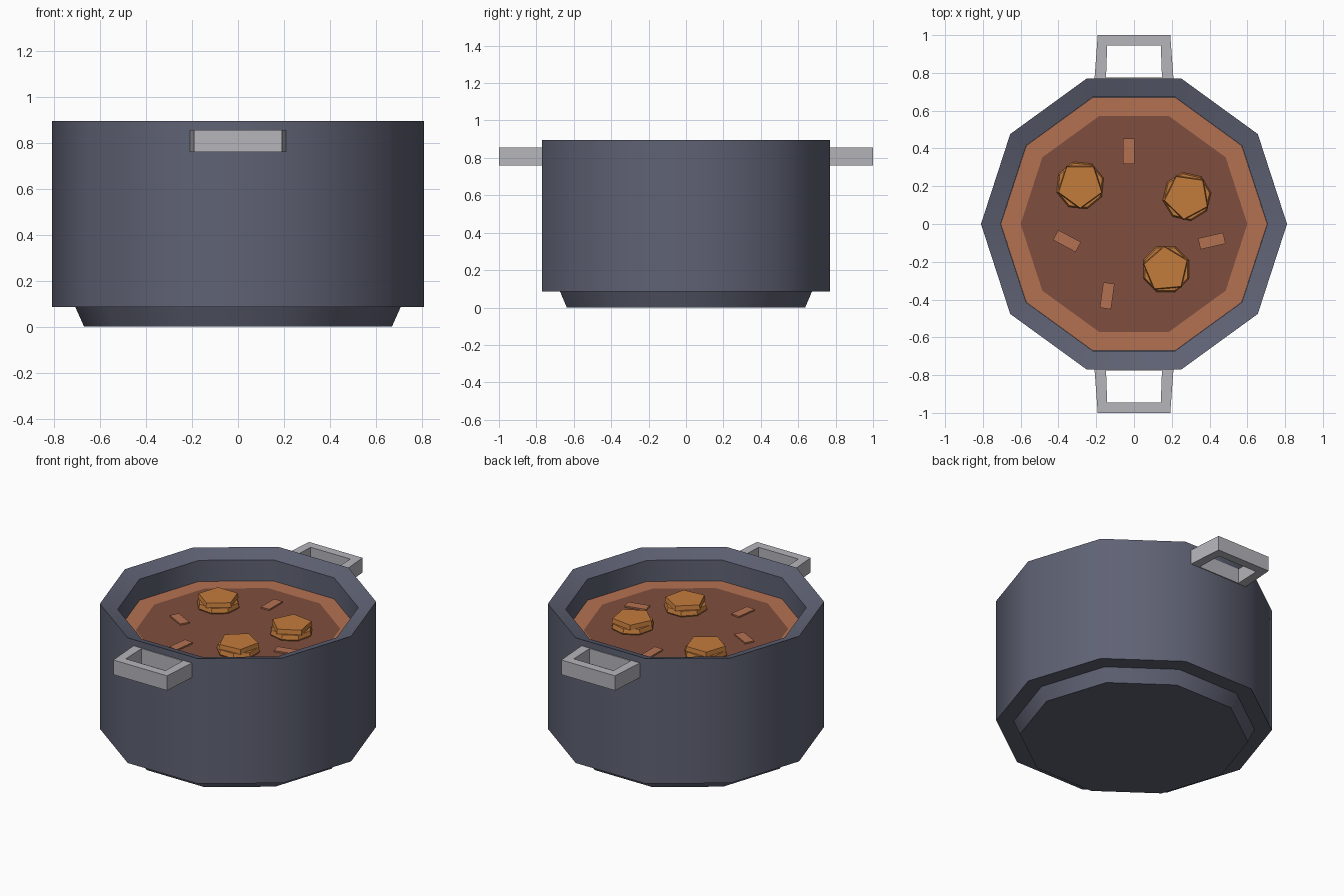
import bpy, bmesh, math
from mathutils import Matrix, Vector

if "Cube" in bpy.data.objects:
    bpy.data.objects.remove(bpy.data.objects["Cube"])


def material(name, rgb):
    """Flat colour given as 0-255 screen values, stored as linear."""
    def lin(c):
        c /= 255
        return c / 12.92 if c <= 0.04045 else ((c + 0.055) / 1.055) ** 2.4
    m = bpy.data.materials.new(name)
    m.diffuse_color = (*[lin(c) for c in rgb], 1)
    m.use_nodes = True
    m.node_tree.nodes["Principled BSDF"].inputs["Base Color"].default_value = m.diffuse_color
    return m


IRON = material("dark iron", (95, 98, 116))
STEEL = material("handle grey", (181, 181, 187))
BROTH = material("light broth", (180, 113, 82))
STEW = material("dark stew", (128, 78, 62))
CHUNK = material("golden chunk", (196, 124, 60))


def finish(name, bm, mats, angle=None):
    bmesh.ops.recalc_face_normals(bm, faces=bm.faces)
    me = bpy.data.meshes.new(name)
    bm.to_mesh(me)
    bm.free()
    ob = bpy.data.objects.new(name, me)
    bpy.context.collection.objects.link(ob)
    for m in mats:
        me.materials.append(m)
    if angle:
        bpy.ops.object.select_all(action='DESELECT')
        ob.select_set(True)
        bpy.context.view_layer.objects.active = ob
        bpy.ops.object.shade_smooth_by_angle(angle=math.radians(angle))
    return ob


def lathe(bm, profile, sides, turn=0.0, centre=(0, 0)):
    """Spin (radius, z) points round the vertical axis and cap both ends."""
    rings = []
    for r, z in profile:
        rings.append([bm.verts.new((
            centre[0] + r * math.cos(turn + math.tau * i / sides),
            centre[1] + r * math.sin(turn + math.tau * i / sides), z))
            for i in range(sides)])
    for a, b in zip(rings, rings[1:]):
        for i in range(sides):
            j = (i + 1) % sides
            bm.faces.new((a[i], a[j], b[j], b[i]))
    bm.faces.new(rings[0])
    bm.faces.new(rings[-1])


# Pot: tapered foot, straight wall, rim sloping inwards, inner wall
bm = bmesh.new()
lathe(bm, [(0.67, 0), (0.708, 0.085), (0.81, 0.085), (0.81, 0.895),
           (0.706, 0.858), (0.706, 0.70)], 10)
finish("pot", bm, [IRON], 38)

# Stew surface: light outer band round a dark middle
bm = bmesh.new()
lathe(bm, [(0.705, 0.722), (0.60, 0.722)], 10)
bmesh.ops.delete(bm, geom=[f for f in bm.faces if len(f.verts) == 10][:1],
                 context='FACES_ONLY')
for f in bm.faces:
    f.material_index = 1 if len(f.verts) == 10 else 0
    if f.normal.z < 0:
        f.normal_flip()
stew = finish("stew_surface", bm, [BROTH, STEW])
if stew.data.polygons[0].normal.z < 0:
    stew.data.flip_normals()

# Golden chunks: wide body with a five-sided top
for n, (x, y, turn) in enumerate([(-0.285, 0.205, 270), (0.28, 0.145, 262),
                                  (0.17, -0.24, 95)], 1):
    bm = bmesh.new()
    t = math.radians(turn)
    lathe(bm, [(0.115, 0.70), (0.13, 0.73), (0.122, 0.757)], 8, t + 0.3, (x, y))
    lathe(bm, [(0.126, 0.755), (0.12, 0.785)], 5, t, (x, y))
    finish(f"chunk_{n}", bm, [CHUNK])

# Thin floating slices
for n, (x, y, turn) in enumerate([(-0.028, 0.385, 90), (-0.355, -0.09, -28),
                                  (0.412, -0.09, 13), (-0.142, -0.38, 82)], 1):
    bm = bmesh.new()
    mat = (Matrix.Translation((x, y, 0.727))
           @ Matrix.Rotation(math.radians(turn), 4, 'Z')
           @ Matrix.Diagonal((0.136, 0.06, 0.009, 1)))
    bmesh.ops.create_cube(bm, size=1, matrix=mat)
    finish(f"slice_{n}", bm, [BROTH])

# Handles: open tapered frames at the front and back
OUTER = [(-0.21, 0.755), (0.21, 0.755), (0.192, 1.0), (-0.192, 1.0)]
INNER = [(-0.148, 0.776), (0.148, 0.776), (0.142, 0.945), (-0.142, 0.945)]
for name, s in (("back_handle", 1), ("front_handle", -1)):
    bm = bmesh.new()
    loops = [[bm.verts.new((s * x, s * y, z)) for x, y in pts]
             for pts, z in ((OUTER, 0.76), (OUTER, 0.855),
                            (INNER, 0.855), (INNER, 0.76))]
    for k in range(4):
        a, b = loops[k], loops[(k + 1) % 4]
        for i in range(4):
            j = (i + 1) % 4
            bm.faces.new((a[i], a[j], b[j], b[i]))
    finish(name, bm, [STEEL])
